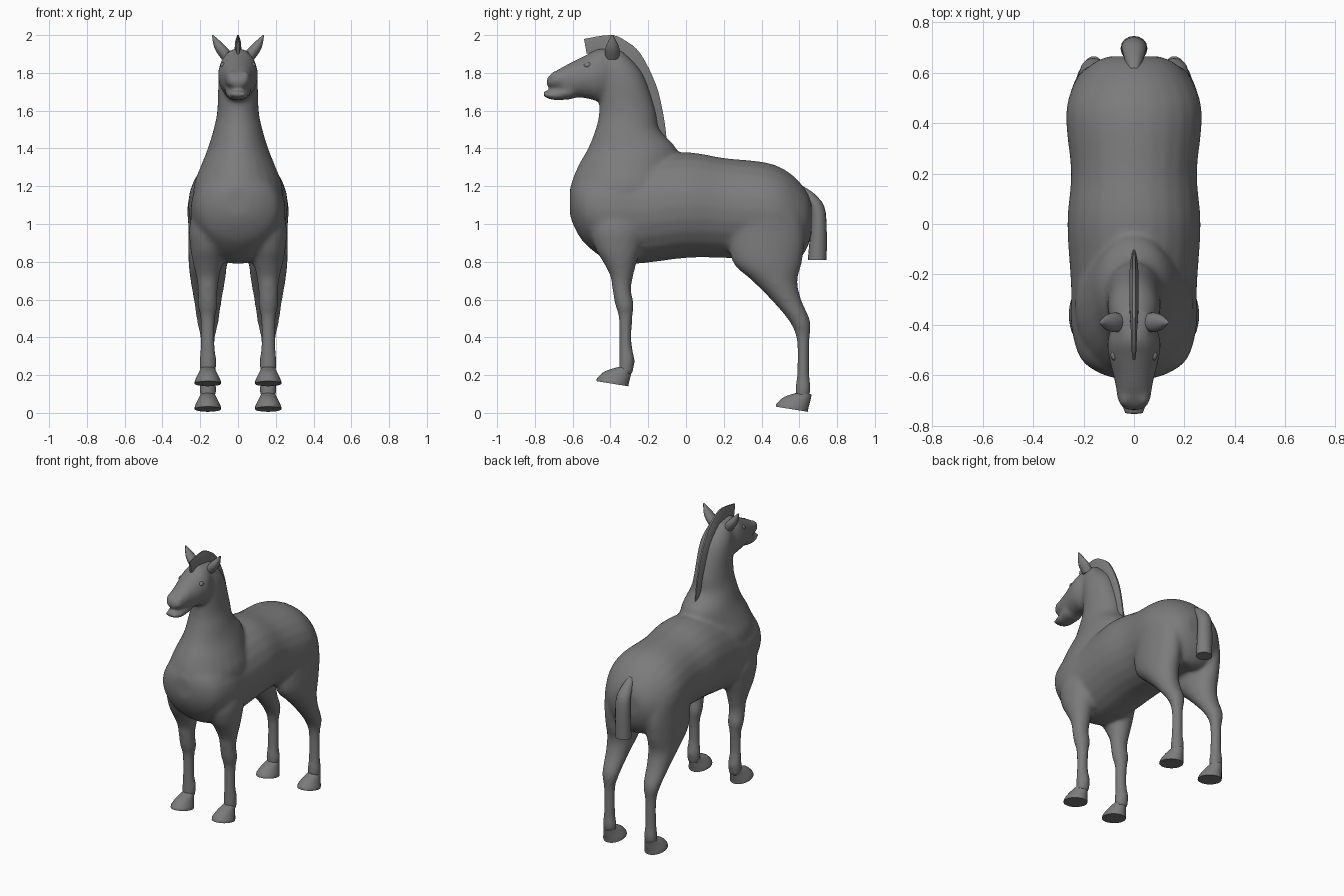
import bpy, bmesh, math
from mathutils import Vector

if "Cube" in bpy.data.objects:
    bpy.data.objects.remove(bpy.data.objects["Cube"], do_unlink=True)

COLOUR = (0.2, 0.2, 0.2, 1)
grey = bpy.data.materials.new("coat_grey")
grey.use_nodes = True
grey.diffuse_color = COLOUR
grey.node_tree.nodes["Principled BSDF"].inputs["Base Color"].default_value = COLOUR

LEG_X = 0.16
SIDES = {"left": 1, "right": -1}


def spline(rows, steps=4):
    """Smoothly resample a list of tuples (Catmull-Rom)."""
    points = [Vector(row) for row in rows]
    last = len(points) - 1
    result = []
    for i in range(last):
        start, end = points[i], points[i + 1]
        leave = (end - points[max(i - 1, 0)]) / 2
        arrive = (points[min(i + 2, last)] - start) / 2
        for k in range(steps):
            t = k / steps
            ease = t * t * (3 - 2 * t)
            result.append(start.lerp(end, ease)
                          + leave * t * (1 - t) ** 2 - arrive * t * t * (1 - t))
    return result + [points[-1]]


def skin(bm, rings):
    """Bridge rings of points, cap both ends and return the vertices."""
    loops = [[bm.verts.new(point) for point in ring] for ring in rings]
    count = len(loops[0])
    for low, high in zip(loops, loops[1:]):
        for i in range(count):
            j = (i + 1) % count
            bm.faces.new((low[i], low[j], high[j], high[i]))
    bm.faces.new(loops[0])
    bm.faces.new(loops[-1])
    return [vert for loop in loops for vert in loop]


def loft(bm, axis, rows, centre_x=0.0, count=24):
    """Oval rings; each row is station, middle, half depth, half width."""
    rings = []
    for station, middle, depth, width in spline(rows):
        ring = []
        for i in range(count):
            angle = math.tau * i / count
            x = centre_x + width * math.cos(angle)
            across = middle + depth * math.sin(angle)
            ring.append((x, station, across) if axis == "y" else (x, across, station))
        rings.append(ring)
    return skin(bm, rings)


def leg(bm, joints, side):
    """Joints give height, y and radius; the thigh is flattened sideways."""
    rows = [(z, y, radius, math.tanh(radius / 0.09) / 9.5) for z, y, radius in joints]
    loft(bm, "z", rows, side * LEG_X)


def ball(bm, centre, radius, squash):
    verts = bmesh.ops.create_uvsphere(bm, u_segments=16, v_segments=10, radius=radius)["verts"]
    bmesh.ops.scale(bm, vec=squash, verts=verts)
    bmesh.ops.translate(bm, vec=centre, verts=verts)


def finish(bm, name):
    bmesh.ops.recalc_face_normals(bm, faces=bm.faces)
    mesh = bpy.data.meshes.new(name)
    bm.to_mesh(mesh)
    bm.free()
    mesh.materials.append(grey)
    obj = bpy.data.objects.new(name, mesh)
    bpy.context.collection.objects.link(obj)
    bpy.ops.object.select_all(action="DESELECT")
    obj.select_set(True)
    bpy.context.view_layer.objects.active = obj
    bpy.ops.object.shade_smooth_by_angle(angle=math.radians(50))
    return obj


# Body: overlapping lofts fused into one skin
torso = [(-.615, 1.12, .07, .06), (-.59, 1.11, .13, .14), (-.53, 1.09, .2, .215),
         (-.4, 1.07, .27, .25), (-.25, 1.07, .28, .25), (0, 1.1, .28, .265),
         (.2, 1.085, .265, .25), (.4, 1.07, .26, .27), (.5, 1.05, .25, .26),
         (.58, 1.02, .225, .22), (.64, 1.02, .15, .16), (.665, 1.03, .08, .1)]
neck = [(.95, -.3, .2, .15), (1.1, -.32, .28, .22), (1.2, -.32, .29, .235),
        (1.3, -.31, .265, .2), (1.4, -.285, .235, .16), (1.5, -.31, .17, .13),
        (1.6, -.31, .15, .11), (1.8, -.345, .115, .1), (1.92, -.4, .06, .06)]
head = [(-.38, 1.8, .12, .08), (-.46, 1.79, .14, .105),
        (-.53, 1.78, .115, .1), (-.65, 1.755, .08, .07)]
upper_jaw = [(-.6, 1.78, .08, .08), (-.7, 1.76, .045, .065), (-.74, 1.75, .02, .04)]
lower_jaw = [(-.6, 1.7, .04, .07), (-.7, 1.68, .025, .06), (-.755, 1.69, .015, .04)]
front_leg = [(1.2, -.36, .03), (1, -.36, .14), (.88, -.36, .125), (.8, -.35, .09),
             (.72, -.34, .06), (.65, -.34, .05), (.57, -.325, .05), (.5, -.32, .036),
             (.36, -.32, .034), (.28, -.313, .042), (.2, -.32, .037)]
hind_leg = [(1.25, .42, .03), (1.1, .43, .16), (.95, .43, .2), (.8, .43, .185),
            (.7, .47, .12), (.6, .53, .08), (.48, .605, .055), (.38, .62, .034),
            (.2, .62, .034), (.13, .62, .042), (.07, .615, .035)]

bm = bmesh.new()
for rows in (torso, head, upper_jaw, lower_jaw):
    loft(bm, "y", rows)
loft(bm, "z", neck)
for side in SIDES.values():
    leg(bm, front_leg, side)
    leg(bm, hind_leg, side)
    # Nostril bump
    ball(bm, (side * .04, -.695, 1.785), .025, (.9, 1.2, 1))
body = finish(bm, "body")
fuse = body.modifiers.new("fuse", "REMESH")
fuse.mode = "VOXEL"
fuse.voxel_size = 0.013
fuse.use_smooth_shade = True
relax = body.modifiers.new("relax", "SMOOTH")
relax.factor = 0.5
relax.iterations = 12

hoof = [(.14, -.39, .085, .07), (.16, -.385, .083, .067),
        (.2, -.36, .068, .05), (.235, -.32, .035, .035)]
ear = [(1.87, -.39, .035, .035), (1.93, -.39, .037, .035), (2, -.39, .005, .004)]
for label, side in SIDES.items():
    # Hooves, sloping down from toe to heel
    for place, shift in (("front", (0, 0, 0)), ("hind", (0, .95, -.135))):
        bm = bmesh.new()
        verts = loft(bm, "z", hoof, side * LEG_X)
        for vert in verts:
            vert.co.z -= (vert.co.y + .3) * .16
        bmesh.ops.translate(bm, vec=shift, verts=verts)
        finish(bm, f"{label}_{place}_hoof")

    # Ear, leaning outward
    bm = bmesh.new()
    for vert in loft(bm, "z", ear, side * .05, count=12):
        vert.co.x += side * (vert.co.z - ear[0][0]) * .65
    finish(bm, f"{label}_ear")

    # Eyelid and eyeball
    bm = bmesh.new()
    ball(bm, (side * .078, -.52, 1.84), .021, (.7, 1, .75))
    ball(bm, (side * .084, -.52, 1.84), .013, (.7, 1, .75))
    finish(bm, f"{label}_eye")

# Mane: thin crest from forelock to withers; each point has y, z and depth
crest = spline([(-.54, 1.98, .08), (-.4, 2, .1), (-.32, 1.97, .1), (-.24, 1.9, .08),
                (-.16, 1.74, .08), (-.12, 1.58, .08), (-.1, 1.43, .04)])
rings = []
for i, (y, z, depth) in enumerate(crest):
    before, after = crest[max(i - 1, 0)], crest[min(i + 1, len(crest) - 1)]
    along = (after - before).to_2d().normalized()
    inward = Vector((0, along.y, -along.x)) * depth
    taper = math.sin(math.pi * (i + 1) / (len(crest) + 1)) ** 0.5
    half = Vector((.018 * taper, 0, 0))
    outer = Vector((0, y, z))
    middle, inner = outer + inward * .3, outer + inward
    rings.append([outer - half / 3, outer + half / 3, middle + half,
                  inner + half, inner - half, middle - half])
bm = bmesh.new()
skin(bm, rings)
finish(bm, "mane")

# Tail with a blunt end
tail = [(1.2, .61, .01, .015), (1.15, .65, .04, .035),
        (1.06, .7, .04, .05), (.81, .695, .05, .053)]
bm = bmesh.new()
loft(bm, "z", tail, count=16)
finish(bm, "tail")
